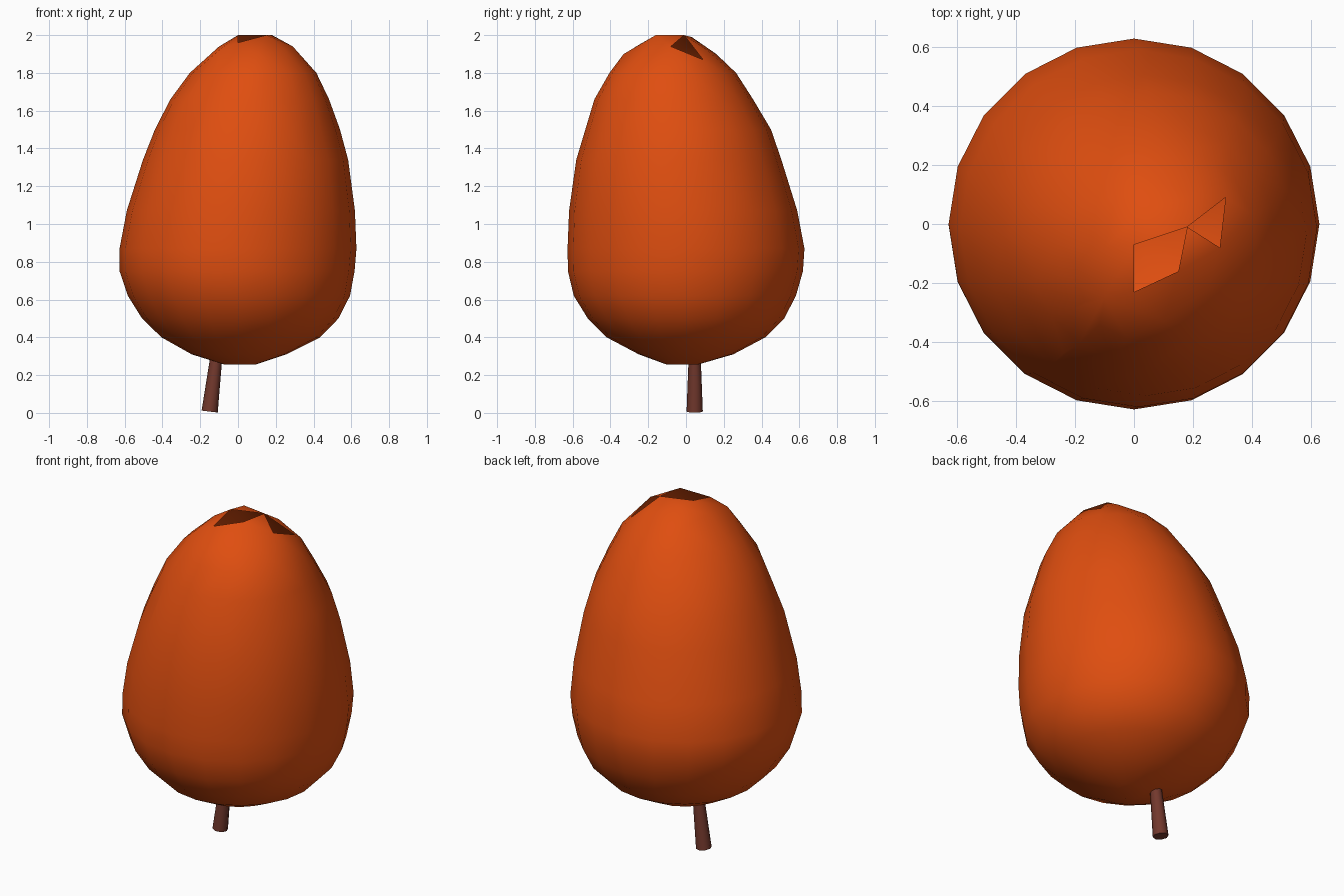
import bpy, bmesh, math
from mathutils import Vector

if "Cube" in bpy.data.objects:
    bpy.data.objects.remove(bpy.data.objects["Cube"])


def material(name, rgb):
    m = bpy.data.materials.new(name)
    m.diffuse_color = (*rgb, 1)
    m.use_nodes = True
    m.node_tree.nodes["Principled BSDF"].inputs["Base Color"].default_value = m.diffuse_color
    return m


def add_object(name, bm, mat, angle):
    me = bpy.data.meshes.new(name)
    bm.to_mesh(me)
    bm.free()
    me.materials.append(mat)
    ob = bpy.data.objects.new(name, me)
    bpy.context.collection.objects.link(ob)
    bpy.ops.object.select_all(action='DESELECT')
    ob.select_set(True)
    bpy.context.view_layer.objects.active = ob
    bpy.ops.object.shade_smooth_by_angle(angle=math.radians(angle))
    return ob


orange = material("orange skin", (0.74, 0.076, 0.005))
brown = material("brown stem", (0.17, 0.040, 0.026))

# Fruit body: leaning rings (z, centre x, centre y, radius)
RINGS = [(1.80, .08, -.07, .335), (1.66, .062, -.065, .42), (1.50, .05, -.04, .49),
         (1.34, .04, -.038, .543), (1.07, .015, -.015, .604), (.87, 0, 0, .627),
         (.75, -.005, -.003, .622), (.62, .005, -.006, .588), (.50, .012, 0, .52),
         (.40, .015, 0, .42), (.31, .005, 0, .25), (.255, .01, -.02, .08)]
SIDES = 20
# Rounded crown points around the openings
CROWN = [(-.1, -.08, 1.94), (.02, .03, 1.99), (.05, .16, 1.90), (-.06, .1, 1.92),
         (.2, .1, 1.93), (.1, -.33, 1.90), (-.1, -.25, 1.92), (.25, -.22, 1.92)]
# Two small openings in the crown: a four-sided one and a triangle
HOLES = [(0, -.07, 2.0), (0, -.23, 1.96), (.15, -.16, 2.0), (.18, -.01, 2.0),
         (.31, .09, 1.87), (.29, -.08, 1.94)]

bm = bmesh.new()
for z, cx, cy, r in RINGS:
    for i in range(SIDES):
        a = 2 * math.pi * i / SIDES
        bm.verts.new((cx + r * math.cos(a), cy + r * math.sin(a), z))
for p in CROWN:
    bm.verts.new(p)
corners = [bm.verts.new(p) for p in HOLES]
bmesh.ops.convex_hull(bm, input=bm.verts[:])
quad, tri = set(corners[:4]), set(corners[3:])
gone = [f for f in bm.faces if set(f.verts) <= quad or set(f.verts) <= tri]
bmesh.ops.delete(bm, geom=gone, context='FACES_ONLY')
bmesh.ops.delete(bm, geom=[e for e in bm.edges if not e.link_faces], context='EDGES')
bmesh.ops.delete(bm, geom=[v for v in bm.verts if not v.link_faces], context='VERTS')
bmesh.ops.recalc_face_normals(bm, faces=bm.faces[:])
add_object("fruit_body", bm, orange, 60)

# Stem: tapered, slightly leaning peg below the body
low, high = Vector((-.15, .046, .007)), Vector((-.112, .046, .32))
axis = high - low
bm = bmesh.new()
bmesh.ops.create_cone(bm, cap_ends=True, segments=8, radius1=.043, radius2=.031,
                      depth=axis.length)
rot = axis.to_track_quat('Z', 'Y').to_matrix()
bmesh.ops.rotate(bm, verts=bm.verts[:], cent=(0, 0, 0), matrix=rot)
bmesh.ops.translate(bm, verts=bm.verts[:], vec=(low + high) / 2)
add_object("stem", bm, brown, 50)
